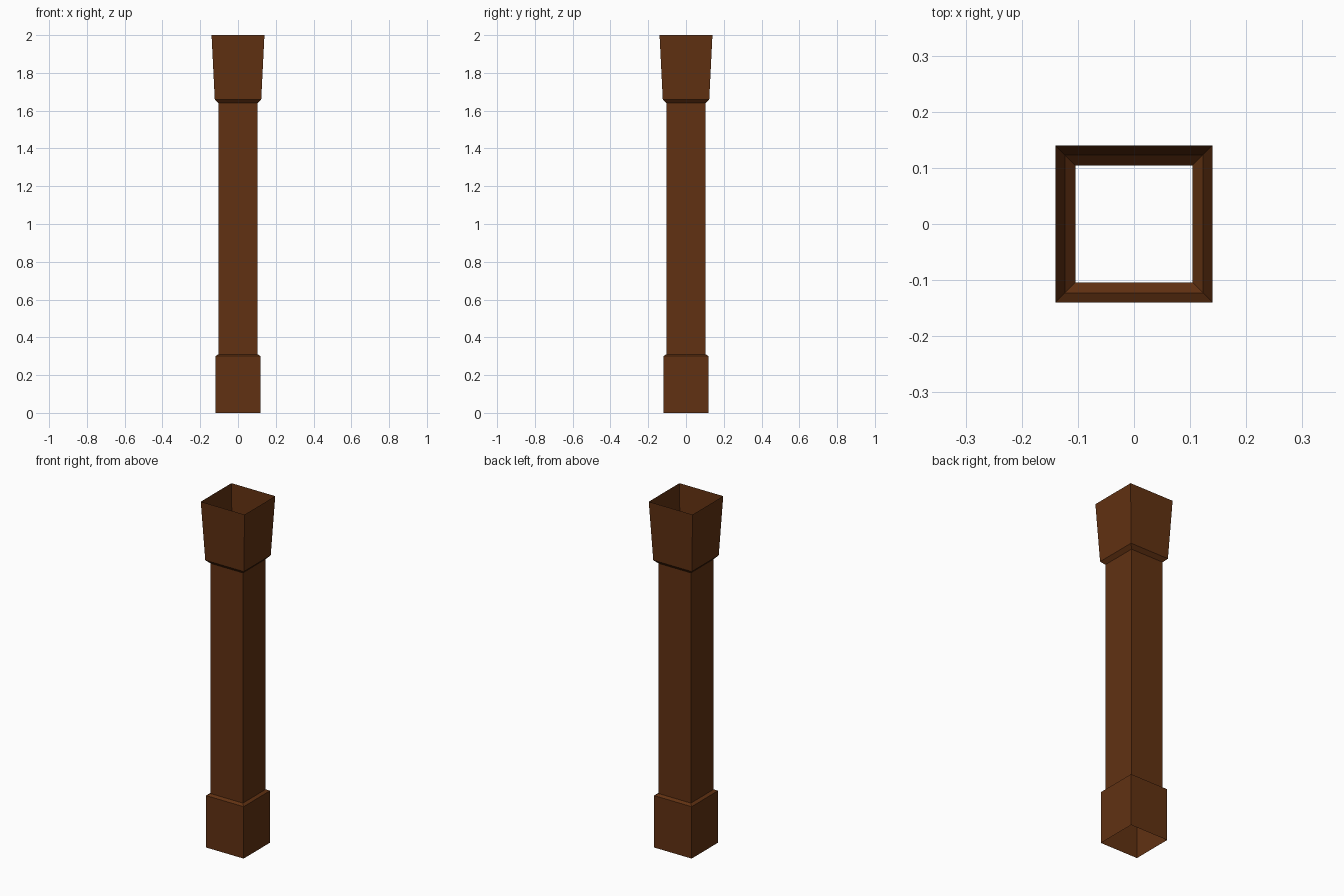
import bpy, bmesh

if "Cube" in bpy.data.objects:
    bpy.data.objects.remove(bpy.data.objects["Cube"])

# one brown wood colour
wood = bpy.data.materials.new("dark_brown_wood")
wood.diffuse_color = (0.12, 0.031, 0.006, 1.0)
wood.use_nodes = True
wood.node_tree.nodes["Principled BSDF"].inputs["Base Color"].default_value = wood.diffuse_color

# (height, half width) from the foot to the top rim
PROFILE = [(0.0, 0.12), (0.30, 0.12), (0.31, 0.104),
           (1.64, 0.104), (1.66, 0.123), (2.0, 0.14)]
CORNERS = [(-1, -1), (1, -1), (1, 1), (-1, 1)]

# hollow square post, open at both ends: base, shaft and flared capital
bm = bmesh.new()
rings = [[bm.verts.new((sx * w, sy * w, z)) for sx, sy in CORNERS]
         for z, w in PROFILE]
for low, high in zip(rings, rings[1:]):
    for i in range(4):
        j = (i + 1) % 4
        bm.faces.new((low[i], low[j], high[j], high[i]))

mesh = bpy.data.meshes.new("square_pillar")
bm.to_mesh(mesh)
bm.free()
mesh.materials.append(wood)
bpy.context.collection.objects.link(bpy.data.objects.new("square_pillar", mesh))
